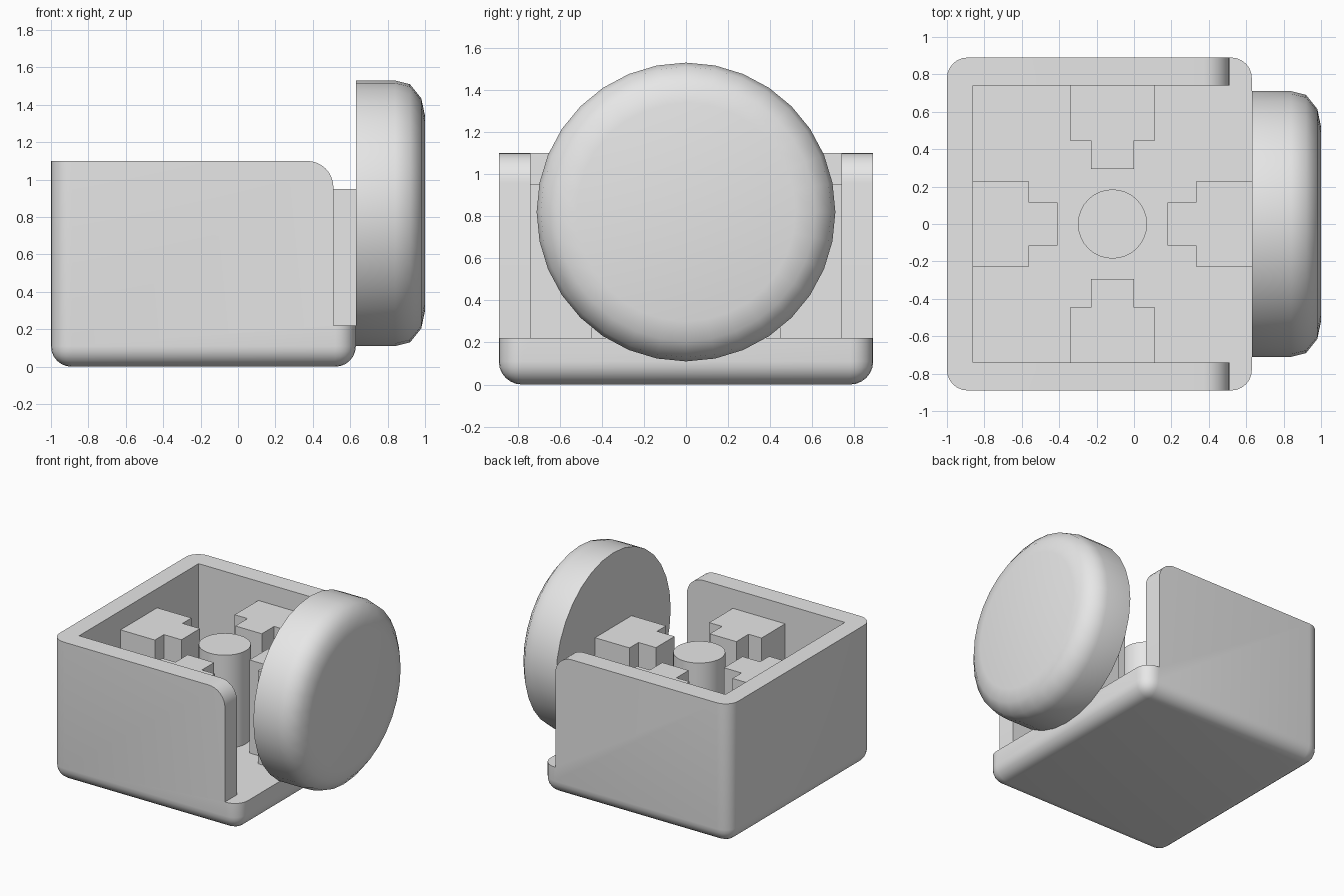
import bpy, bmesh, math

old = bpy.data.objects.get("Cube")
if old:
    bpy.data.objects.remove(old, do_unlink=True)

grey = bpy.data.materials.new("light_grey")
grey.use_nodes = True
grey.diffuse_color = (0.8, 0.8, 0.8, 1)
grey.node_tree.nodes["Principled BSDF"].inputs["Base Color"].default_value = (0.8, 0.8, 0.8, 1)

FLOOR, PAD_TOP, TOP, HALF = 0.22, 0.95, 1.1, 0.89
MID_X = -0.115


def add_object(name, bm):
    bmesh.ops.recalc_face_normals(bm, faces=bm.faces[:])
    mesh = bpy.data.meshes.new(name)
    bm.to_mesh(mesh)
    bm.free()
    mesh.materials.append(grey)
    obj = bpy.data.objects.new(name, mesh)
    bpy.context.collection.objects.link(obj)
    return obj


def select(obj):
    bpy.ops.object.select_all(action="DESELECT")
    obj.select_set(True)
    bpy.context.view_layer.objects.active = obj


def smooth(obj, degrees=30):
    select(obj)
    bpy.ops.object.shade_smooth_by_angle(angle=math.radians(degrees))


def prism(name, points, offset):
    """Extrude a closed outline of 3D points by an offset vector."""
    bm = bmesh.new()
    face = bm.faces.new([bm.verts.new(p) for p in points])
    out = bmesh.ops.extrude_face_region(bm, geom=[face])
    verts = [g for g in out["geom"] if isinstance(g, bmesh.types.BMVert)]
    bmesh.ops.translate(bm, vec=offset, verts=verts)
    return add_object(name, bm)


def rectangle(x0, x1, y, z):
    return [(x0, -y, z), (x1, -y, z), (x1, y, z), (x0, y, z)]


def carve(target, cutter):
    cutter.hide_render = True
    mod = target.modifiers.new("carve", "BOOLEAN")
    mod.operation = "DIFFERENCE"
    mod.solver = "EXACT"
    mod.object = cutter
    select(target)
    bpy.ops.object.modifier_apply(modifier=mod.name)
    bpy.data.objects.remove(cutter, do_unlink=True)


# Housing: block rounded everywhere but along its top rim
housing = prism("housing", rectangle(-1, 0.63, HALF, 0), (0, 0, TOP))
bm = bmesh.new()
bm.from_mesh(housing.data)
edges = [e for e in bm.edges if min(v.co.z for v in e.verts) < 0.01]
bmesh.ops.bevel(bm, geom=edges, offset=0.11, segments=6, profile=0.5, affect="EDGES")
bm.to_mesh(housing.data)
bm.free()

# Hollow the inside, open towards the knob
carve(housing, prism("cavity_cutter", rectangle(-0.86, 1.2, 0.74, FLOOR), (0, 0, 2)))

# Trim the side walls back with a rounded upper corner
R, END = 0.14, 0.51
outline = [(END, -2, FLOOR)]
for i in range(9):
    a = math.pi / 2 * i / 8
    outline.append((END - R + R * math.cos(a), -2, TOP - R + R * math.sin(a)))
outline += [(END - R, -2, 2), (1.2, -2, 2), (1.2, -2, FLOOR)]
carve(housing, prism("wall_end_cutter", outline, (0, 4, 0)))
smooth(housing)


# Four stepped blocks pointing at the centre
def stepped_block(name, angle, near, step, far, wide):
    flat = [(near, -0.115), (step, -0.115), (step, -wide), (far, -wide),
            (far, wide), (step, wide), (step, 0.115), (near, 0.115)]
    c, s = math.cos(angle), math.sin(angle)
    points = [(MID_X + u * c - v * s, u * s + v * c, FLOOR) for u, v in flat]
    prism(name, points, (0, 0, PAD_TOP - FLOOR))


for i, (side, far) in enumerate((("right", 0.745), ("back", 0.74),
                                 ("left", 0.745), ("front", 0.74))):
    stepped_block(side + "_block", i * math.pi / 2, 0.295, 0.447, far, 0.227)


# Solids of revolution: profile of (distance along axis, radius)
def lathe(name, profile, sides, place):
    bm = bmesh.new()
    rings = []
    for d, r in profile:
        rings.append([bm.verts.new(place(d, r * math.cos(a), r * math.sin(a)))
                      for a in (2 * math.pi * k / sides for k in range(sides))])
    for low, high in zip(rings, rings[1:]):
        for k in range(sides):
            n = (k + 1) % sides
            bm.faces.new((low[k], low[n], high[n], high[k]))
    bm.faces.new(rings[0])
    bm.faces.new(rings[-1])
    return add_object(name, bm)


post = lathe("centre_post", [(FLOOR, 0.185), (PAD_TOP, 0.185)], 32,
             lambda d, u, v: (MID_X + u, v, d))
smooth(post)

# Round knob on the open side
knob = lathe("knob", [(0.63, 0.71), (0.84, 0.71), (0.92, 0.69), (0.98, 0.615), (1.0, 0.52)],
             32, lambda d, u, v: (d, u, 0.82 + v))
smooth(knob, 40)
